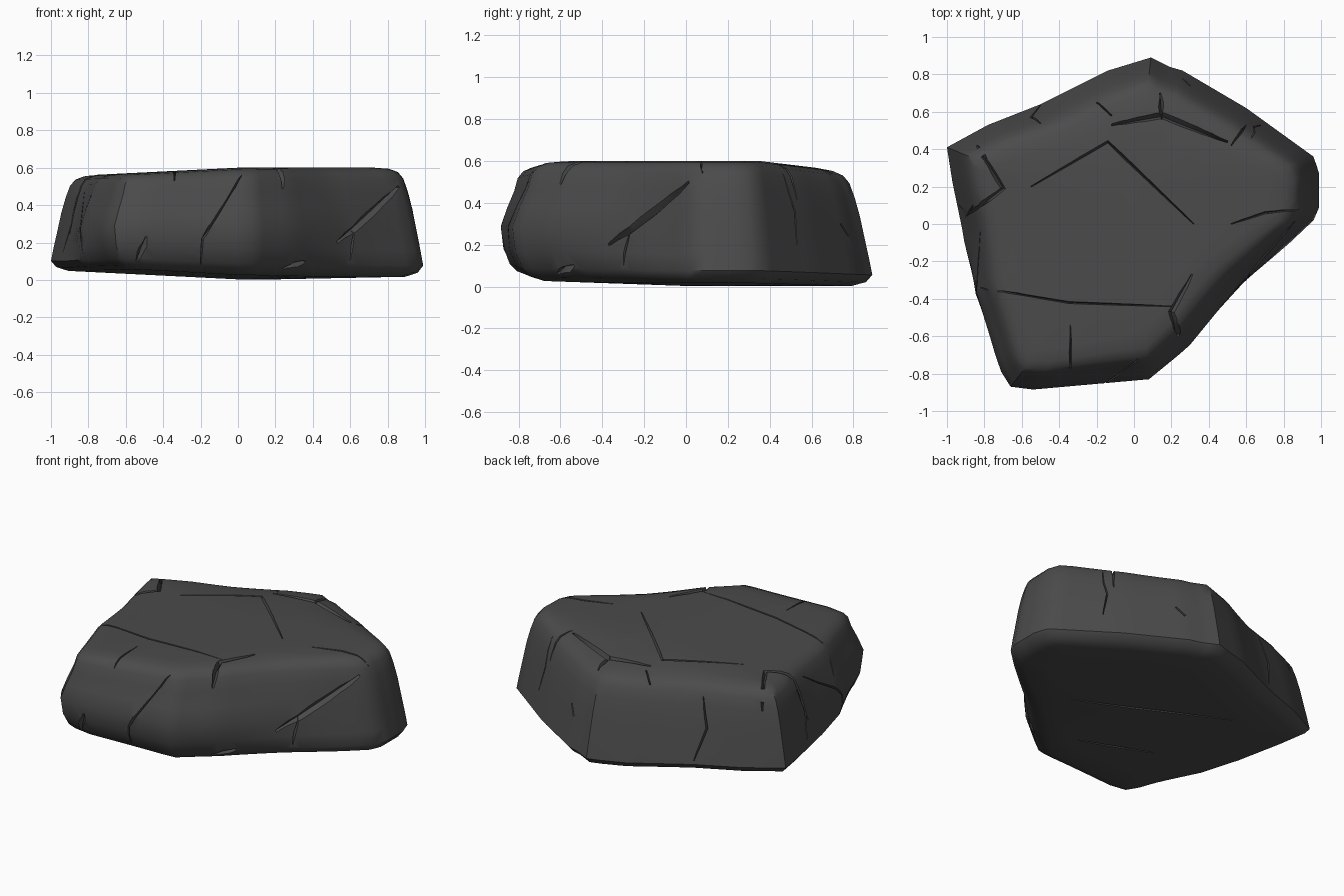
import bpy, bmesh, math
from mathutils import Vector
from mathutils.bvhtree import BVHTree

cube = bpy.data.objects.get("Cube")
if cube:
    bpy.data.objects.remove(cube, do_unlink=True)

stone = bpy.data.materials.new("dark grey stone")
stone.use_nodes = True
GREY = (0.07, 0.07, 0.07, 1)
stone.diffuse_color = GREY
bsdf = stone.node_tree.nodes["Principled BSDF"]
bsdf.inputs["Base Color"].default_value = GREY
bsdf.inputs["Roughness"].default_value = 0.9


def make_object(name, bm):
    bmesh.ops.recalc_face_normals(bm, faces=bm.faces)
    mesh = bpy.data.meshes.new(name)
    bm.to_mesh(mesh)
    mesh.materials.append(stone)
    obj = bpy.data.objects.new(name, mesh)
    bpy.context.collection.objects.link(obj)
    return obj


def refine(points, step, closed):
    """Split every stretch of a path into short, equal steps."""
    pts = [Vector(p) for p in points]
    out = []
    for a, b in zip(pts, pts[1:] + pts[:1] if closed else pts[1:]):
        n = max(1, math.ceil((b - a).length / step))
        out += [a.lerp(b, i / n) for i in range(n)]
    return out if closed else out + [pts[-1]]


def top_height(p):
    return 0.6 - 0.05 * max(0, -p.x) - 0.12 * max(0, p.y - 0.35) - 0.02 * max(0, -p.y - 0.5)


def base_height(p):
    return 0.003 + 0.05 * max(0, -p.x) + 0.035 * max(0, -p.y) + 0.02 * max(0, p.x - 0.2)


# Slab outline, counterclockwise from the front left corner
OUTLINE = [(-.66, -.87), (-.54, -.885), (.08, -.83), (.3, -.65), (.59, -.33),
           (.96, .02), (.99, .09), (.99, .27), (.96, .36), (.6, .62), (.26, .82),
           (.19, .84), (.09, .89), (-.14, .82), (-.5, .64), (-.78, .53), (-1, .41),
           (-.97, .22), (-.92, -.02), (-.86, -.38), (-.77, -.62), (-.71, -.79)]
outline = refine(OUTLINE, 0.09, True)

# Wall profile: height fraction, inset at the front, inset elsewhere
PROFILE = [(0, .16, .1), (.035, .09, .03), (.1, .05, 0), (.24, .015, .015),
           (.45, .0, .04), (.62, .035, .06), (.78, .075, .085), (.9, .095, .11),
           (.96, .125, .14), (.99, .17, .19), (1, .25, .27)]


def ring(bm, radial, t):
    verts = []
    for p in outline:
        q = radial(p)
        low, high = base_height(q), top_height(q)
        verts.append(bm.verts.new((q.x, q.y, low + (high - low) * t)))
    return verts


def inset_by(front, other):
    def move(p):
        w = min(1, max(0, (-p.y - 0.1) / 0.6))
        return p - p.normalized() * (other + (front - other) * w)
    return move


bm = bmesh.new()
rings = [ring(bm, lambda p, k=k: p * k, 0) for k in (0.3, 0.65)]
rings += [ring(bm, inset_by(f, o), t) for t, f, o in PROFILE]
rings += [ring(bm, lambda p, k=k: p * k, 1) for k in (0.5, 0.25)]
count = len(outline)
for lower, upper in zip(rings, rings[1:]):
    for i in range(count):
        j = (i + 1) % count
        bm.faces.new((lower[i], lower[j], upper[j], upper[i]))
for end, z in ((rings[0], 0.003), (rings[-1], 0.6)):
    hub = bm.verts.new((0, 0, z))
    for i in range(count):
        bm.faces.new((end[i], end[(i + 1) % count], hub))
rock = make_object("rock_slab", bm)
surface = BVHTree.FromBMesh(bm)
bm.free()

# Sides a crack can be laid on: start of the ray and its direction
SIDES = {
    "top": (lambda a, b: (a, b, 2), (0, 0, -1)),
    "bottom": (lambda a, b: (a, b, -2), (0, 0, 1)),
    "front": (lambda a, b: (a, -2, b), (0, 1, 0)),
    "back": (lambda a, b: (a, 2, b), (0, -1, 0)),
    "left": (lambda a, b: (2, a, b), (-1, 0, 0)),
    "right": (lambda a, b: (-2, a, b), (1, 0, 0)),
}


def crack(bm, side, points, width, depth=0.03):
    """Add a tapered wedge that follows the surface along a path."""
    start, aim = SIDES[side]
    hits = []
    for p in refine(points, 0.12, False):
        spot, normal, _, _ = surface.ray_cast(Vector(start(p.x, p.y)), Vector(aim))
        if spot:
            hits.append((spot, normal))
    rows = []
    last = len(hits) - 1
    for i, (spot, normal) in enumerate(hits):
        along = hits[min(i + 1, last)][0] - hits[max(i - 1, 0)][0]
        across = along.cross(normal).normalized()
        half = width * (0.15 + 0.35 * math.sin(math.pi * i / last))
        lip = spot + normal * 0.02
        rows.append([bm.verts.new(v) for v in
                     (lip - across * half * 1.5, lip + across * half * 1.5, spot - normal * depth)])
    for a, b in zip(rows, rows[1:]):
        for i in range(3):
            j = (i + 1) % 3
            bm.faces.new((a[i], a[j], b[j], b[i]))
    bm.faces.new(rows[0])
    bm.faces.new(rows[-1])


CRACKS = [
    # Long cracks across the top
    ("top", [(-.55, .2), (-.14, .44), (.32, 0)], .016),
    ("top", [(-.84, .42), (-.7, .19), (-.9, .04)], .03),
    ("top", [(-.82, -.34), (-.35, -.42), (.2, -.44)], .012),
    ("top", [(.31, -.27), (.2, -.47), (.24, -.6)], .035),
    ("top", [(-.12, .53), (.15, .58), (.5, .44)], .04),
    ("top", [(.15, .56), (.14, .7)], .03),
    ("top", [(.52, .42), (.6, .53)], .014),
    ("top", [(.52, 0), (.7, .06), (.88, .08)], .014),
    ("top", [(-.34, -.54), (-.34, -.78)], .01),
    ("top", [(-.2, .65), (-.12, .58)], .03),
    # Cracks and chips down the walls
    ("front", [(.02, .56), (-.09, .38), (-.19, .22), (-.2, .08)], .012),
    ("front", [(.86, .5), (.62, .27), (.53, .2)], .05),
    ("front", [(.62, .27), (.6, .1)], .016),
    ("front", [(-.49, .23), (-.54, .1)], .04),
    ("front", [(-.82, .48), (-.84, .3), (-.83, .14)], .012),
    ("front", [(.36, .1), (.24, .06)], .04),
    ("left", [(.46, .54), (.52, .36), (.53, .2)], .01),
    ("back", [(-.5, .48), (-.55, .3), (-.5, .1)], .014),
    ("back", [(.3, .3), (.26, .24)], .04),
    ("right", [(.1, .45), (.05, .3), (.1, .15)], .014),
    # Cracks under the slab
    ("bottom", [(-.5, .3), (0, .1), (.4, -.1)], .016),
    ("bottom", [(-.4, -.3), (.05, -.45)], .016),
]
bm = bmesh.new()
for side, path, width in CRACKS:
    crack(bm, side, path, width)
cutter = make_object("crack_cutter", bm)
bm.free()
cutter.hide_render = True

# Cut the cracks, then smooth the worn surface
cut = rock.modifiers.new("cracks", "BOOLEAN")
cut.operation = "DIFFERENCE"
cut.solver = "EXACT"
cut.use_self = True
cut.object = cutter
bpy.ops.object.select_all(action="DESELECT")
rock.select_set(True)
bpy.context.view_layer.objects.active = rock
bpy.ops.object.modifier_apply(modifier=cut.name)
bpy.data.objects.remove(cutter, do_unlink=True)
bpy.ops.object.shade_smooth_by_angle(angle=math.radians(40))
